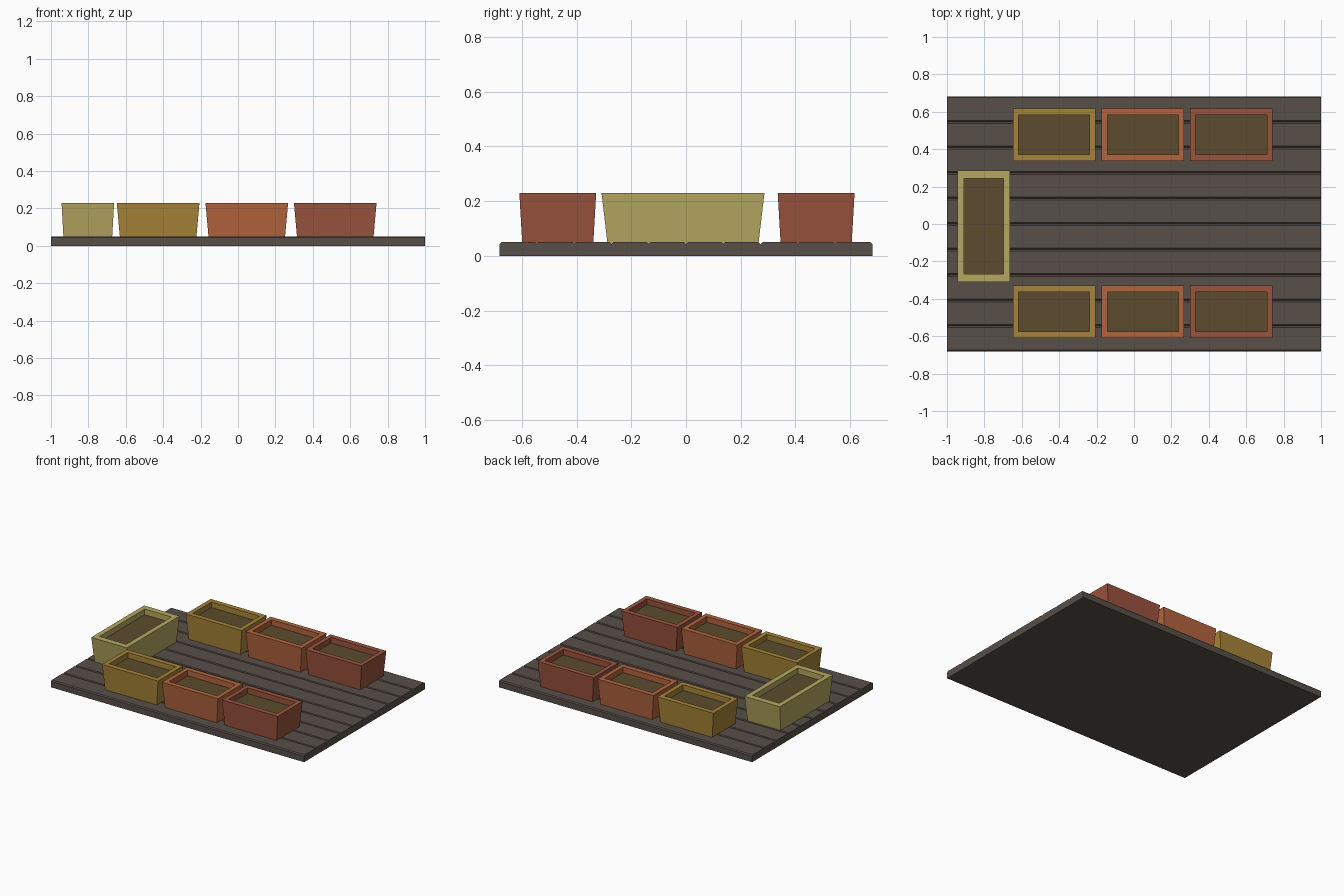
import bpy, bmesh

if "Cube" in bpy.data.objects:
    bpy.data.objects.remove(bpy.data.objects["Cube"])


def material(name, rgb):
    m = bpy.data.materials.new(name)
    lin = [((c / 255 + 0.055) / 1.055) ** 2.4 for c in rgb]
    m.diffuse_color = (*lin, 1)
    m.use_nodes = True
    m.node_tree.nodes["Principled BSDF"].inputs["Base Color"].default_value = m.diffuse_color
    return m


GREY = material("weathered_wood", (88, 79, 72))
SOIL = material("soil", (92, 75, 46))
RED = material("brick_red", (154, 83, 61))
ORANGE = material("terracotta_orange", (178, 100, 61))
OCHRE = material("ochre", (167, 132, 56))
STRAW = material("pale_straw", (181, 167, 96))

DECK_Z, RIM_Z, SOIL_Z = 0.05, 0.23, 0.19


def finish(name, bm, mats):
    bmesh.ops.recalc_face_normals(bm, faces=bm.faces)
    me = bpy.data.meshes.new(name)
    bm.to_mesh(me)
    bm.free()
    for m in mats:
        me.materials.append(m)
    ob = bpy.data.objects.new(name, me)
    bpy.context.collection.objects.link(ob)
    return ob


# Plank deck: grooved end profile extruded along x
def plank_deck(planks=10, half=0.682, bevel=0.007):
    w = 2 * half / planks
    profile = [(-half, 0)]
    for i in range(planks):
        a, b = -half + i * w, -half + (i + 1) * w
        profile += [(a, DECK_Z - bevel), (a + bevel, DECK_Z),
                    (b - bevel, DECK_Z)]
    profile += [(half, DECK_Z - bevel), (half, 0)]
    bm = bmesh.new()
    face = bm.faces.new([bm.verts.new((-1, y, z)) for y, z in profile])
    ext = bmesh.ops.extrude_face_region(bm, geom=[face], use_keep_orig=True)
    verts = [g for g in ext["geom"] if isinstance(g, bmesh.types.BMVert)]
    bmesh.ops.translate(bm, verts=verts, vec=(2, 0, 0))
    finish("plank_deck", bm, [GREY])


# Tapered planter: stacked rectangles from base, over the rim, down to the soil
def planter(name, mat, x, y, sx, sy, rim_x, rim_y, taper=0.927):
    rings = [(sx * taper, sy * taper, DECK_Z - 0.004),
             (sx, sy, RIM_Z),
             (sx - 2 * rim_x, sy - 2 * rim_y, RIM_Z),
             (sx - 2 * rim_x, sy - 2 * rim_y, SOIL_Z)]
    bm = bmesh.new()
    loops = [[bm.verts.new((x + u * w / 2, y + v * d / 2, z))
              for u, v in ((-1, -1), (1, -1), (1, 1), (-1, 1))]
             for w, d, z in rings]
    for low, high in zip(loops, loops[1:]):
        for i in range(4):
            j = (i + 1) % 4
            bm.faces.new((low[i], low[j], high[j], high[i]))
    bm.faces.new(loops[0][::-1])
    bm.faces.new(loops[-1]).material_index = 1
    finish(name, bm, [mat, SOIL])


plank_deck()

# Two rows of small planters
for row, y in (("front", -0.469), ("back", 0.476)):
    for col, mat, x in (("ochre", OCHRE, -0.427), ("orange", ORANGE, 0.047),
                        ("red", RED, 0.52)):
        planter(f"{row}_{col}_planter", mat, x, y, 0.442, 0.281, 0.031, 0.035,
                0.925)

# Long planter at the left end, turned sideways
planter("end_long_planter", STRAW, -0.803, -0.011, 0.281, 0.596, 0.035, 0.043)
